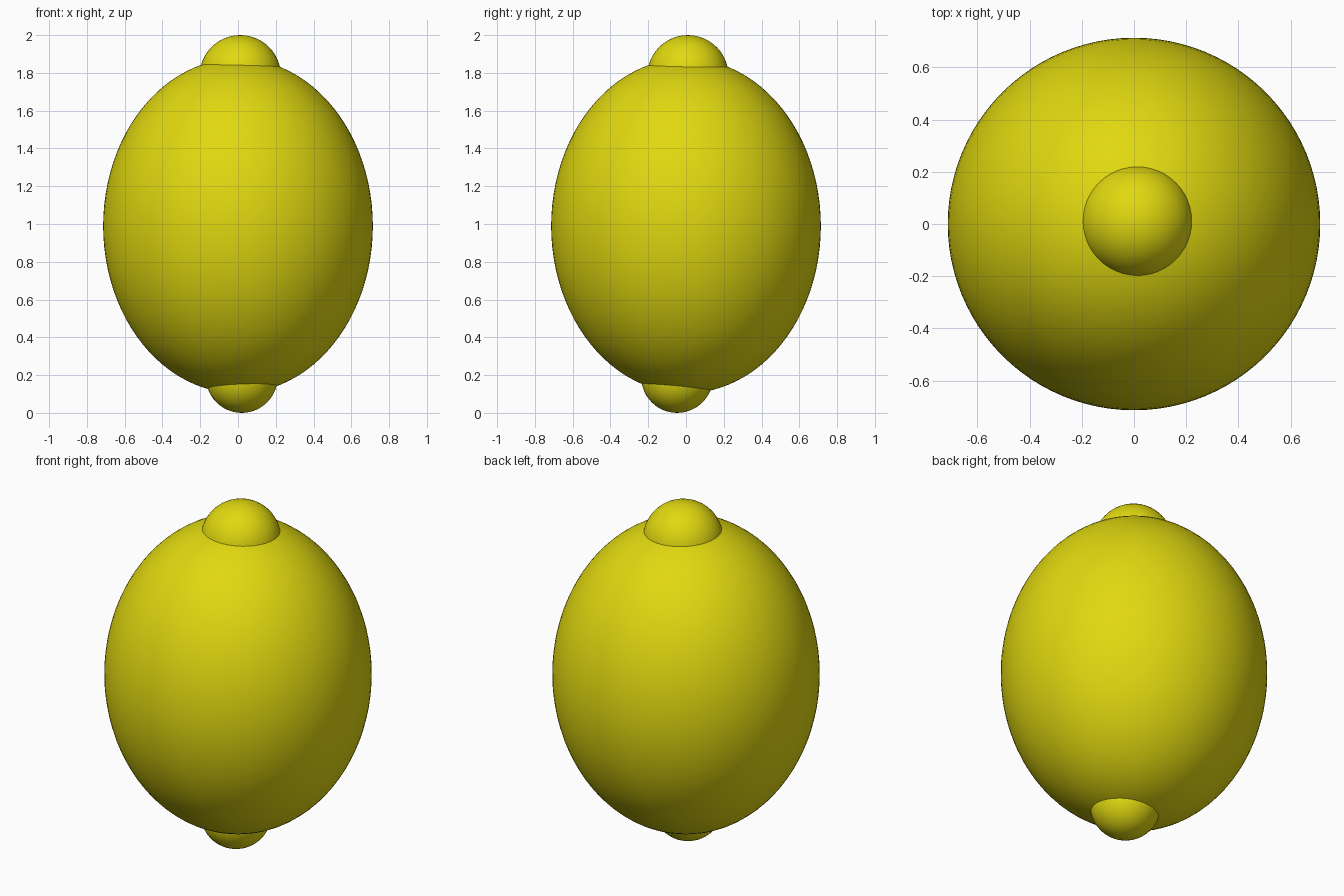
import bpy

# Remove the default cube
cube = bpy.data.objects.get("Cube")
if cube:
    bpy.data.objects.remove(cube, do_unlink=True)

# Lemon yellow skin
COLOUR = (0.75, 0.69, 0.005, 1.0)
skin = bpy.data.materials.new("lemon_yellow")
skin.use_nodes = True
skin.diffuse_color = COLOUR
bsdf = next(n for n in skin.node_tree.nodes if n.type == 'BSDF_PRINCIPLED')
bsdf.inputs["Base Color"].default_value = COLOUR


def ellipsoid(name, centre, radii, segments, rings):
    """Smooth ellipsoid with its radii baked into the mesh."""
    bpy.ops.mesh.primitive_uv_sphere_add(
        segments=segments, ring_count=rings, radius=1, location=centre)
    ob = bpy.context.object
    ob.name = name
    ob.scale = radii
    bpy.ops.object.transform_apply(location=False, rotation=False, scale=True)
    bpy.ops.object.shade_smooth()
    ob.data.materials.append(skin)
    return ob


# Fruit body
ellipsoid("fruit_body", (0, 0, 0.99), (0.714, 0.714, 0.886), 96, 48)

# Rounded nubs at both ends, slightly off the axis
ellipsoid("top_nub", (0.012, 0.01, 1.785), (0.215, 0.215, 0.215), 48, 24)
ellipsoid("bottom_nub", (0.02, -0.047, 0.19), (0.19, 0.19, 0.19), 48, 24)
